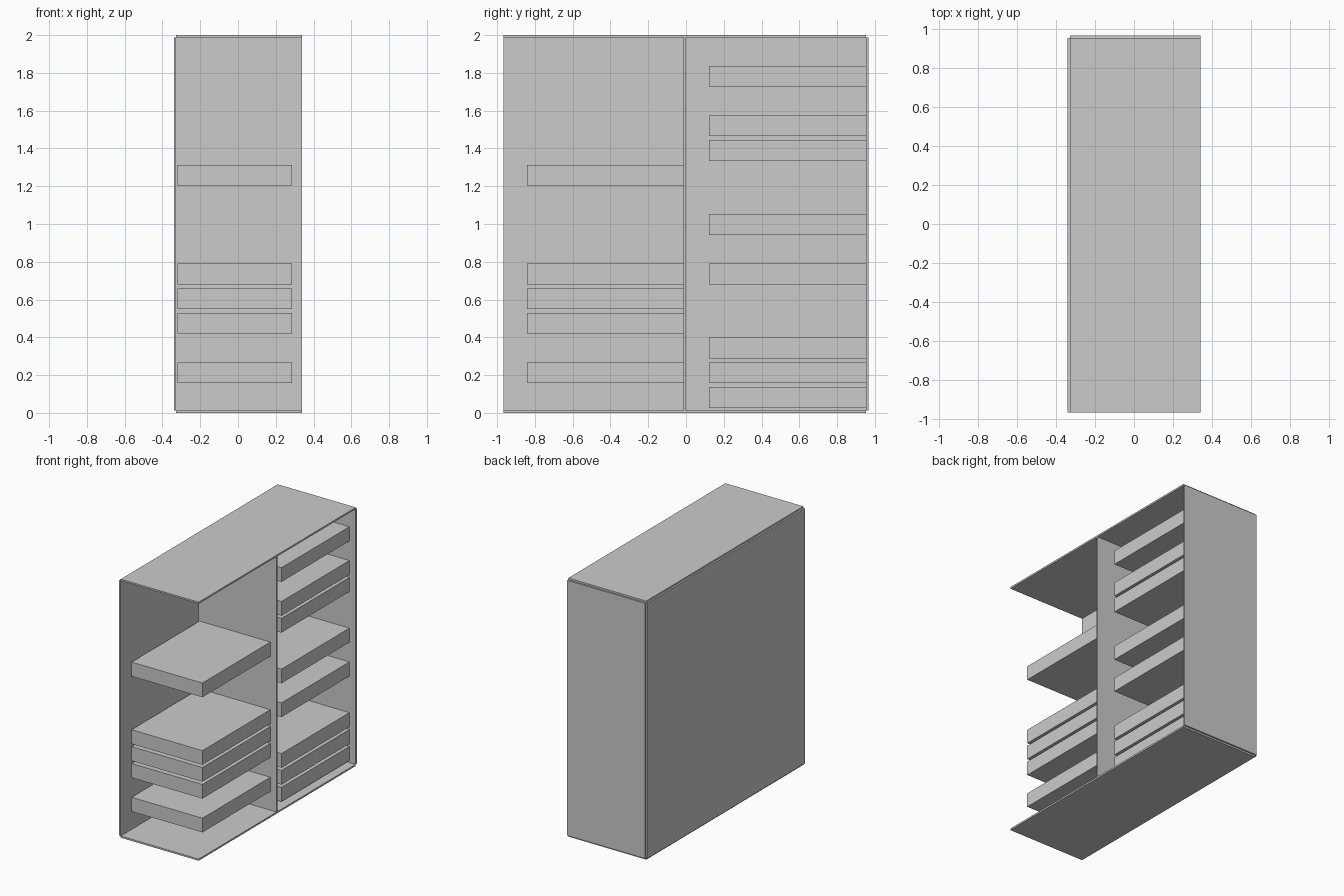
import bpy

# Remove the default cube
cube = bpy.data.objects.get("Cube")
if cube:
    bpy.data.objects.remove(cube, do_unlink=True)

# Single grey finish
GREY = (0.6, 0.6, 0.6, 1.0)
grey = bpy.data.materials.new("plain grey")
grey.use_nodes = True
grey.diffuse_color = GREY
grey.node_tree.nodes["Principled BSDF"].inputs["Base Color"].default_value = GREY


def box(name, x, y, z):
    """Axis-aligned box from (min, max) ranges."""
    bpy.ops.mesh.primitive_cube_add(size=1)
    ob = bpy.context.object
    ob.name = name
    ranges = (x, y, z)
    ob.location = [(a + b) / 2 for a, b in ranges]
    ob.scale = [b - a for a, b in ranges]
    bpy.ops.object.transform_apply(location=True, scale=True)
    ob.data.materials.append(grey)
    return ob


# Cabinet extents and panel thickness
X, Y, Z, T = 0.34, 0.966, 2.0, 0.013
inner_x = (-X + T, X)
inner_y = (-Y, Y - T)
inner_z = (T, Z - T)

# Carcass panels, butted along their inner edges
box("back_panel", (-X, -X + T), inner_y, inner_z)
box("end_panel", inner_x, (Y - T, Y), inner_z)
box("bottom_panel", inner_x, inner_y, (0, T))
box("top_panel", inner_x, inner_y, (Z - T, Z))
box("divider", inner_x, (-T, 0), inner_z)

# Drawers sit on evenly spaced runner slots, each against its bay's far wall
PITCH, FIRST, HEIGHT, LENGTH = 0.1307, 0.027, 0.11, 0.83
bays = {
    "front_drawer": (-T, (1, 3, 4, 5, 9)),
    "rear_drawer": (Y - T, (0, 1, 2, 5, 7, 10, 11, 13)),
}
for name, (wall, slots) in bays.items():
    for slot in slots:
        base = FIRST + slot * PITCH
        box(f"{name}_{slot}", (-0.32, 0.286), (wall - LENGTH, wall),
            (base, base + HEIGHT))
